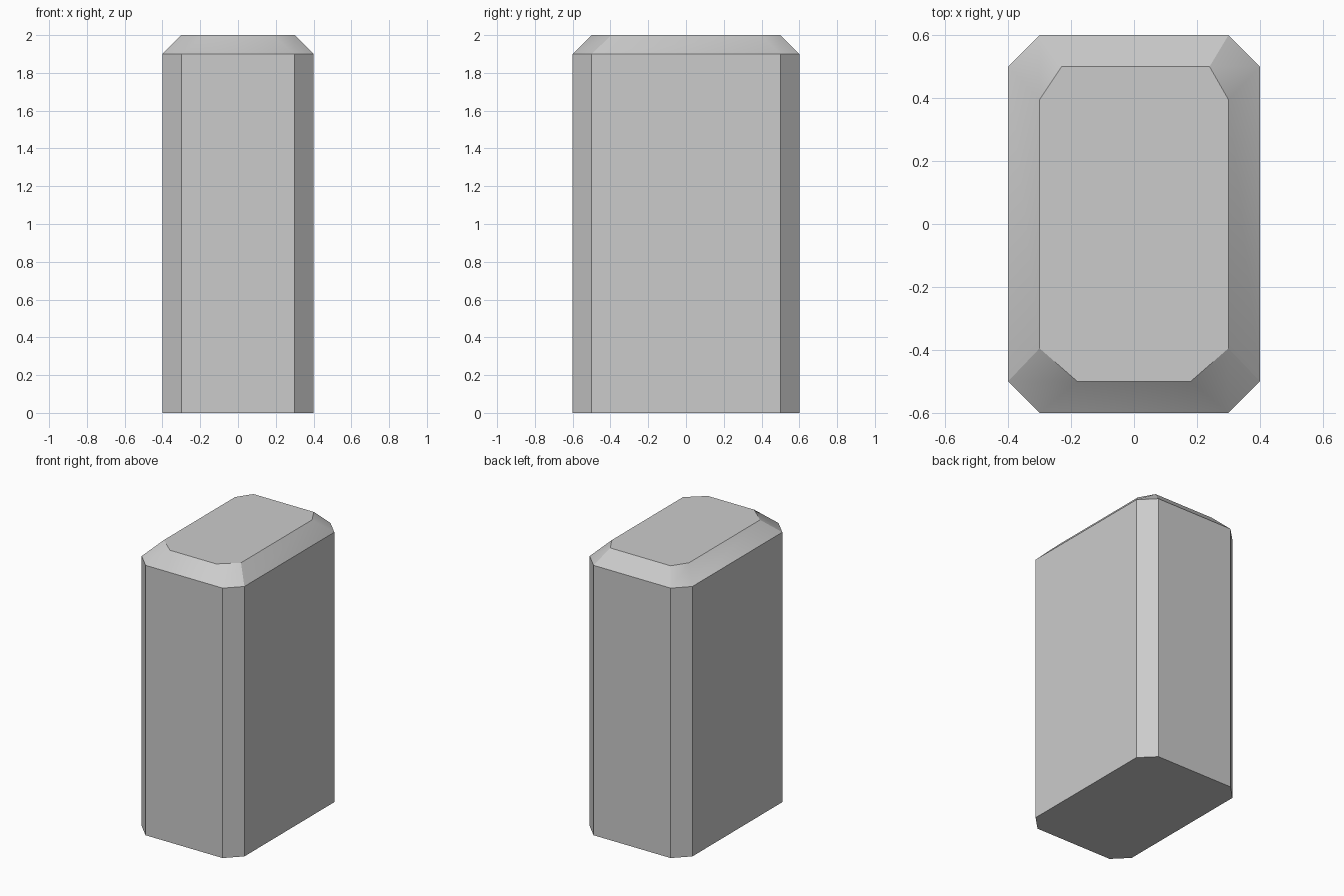
import bpy, bmesh, math

if "Cube" in bpy.data.objects:
    bpy.data.objects.remove(bpy.data.objects["Cube"])

# Footprint: rectangle with clipped corners
outer = [(0.3, -0.6), (0.4, -0.5), (0.4, 0.5), (0.3, 0.6),
         (-0.3, 0.6), (-0.4, 0.5), (-0.4, -0.5), (-0.3, -0.6)]
# Top face: slightly uneven corner cuts
inner = [(0.18, -0.5), (0.3, -0.395), (0.3, 0.395), (0.24, 0.5),
         (-0.23, 0.5), (-0.3, 0.395), (-0.3, -0.395), (-0.18, -0.5)]

# Stack of cross-sections: base, shoulder, top
bm = bmesh.new()
rings = [[bm.verts.new((x, y, z)) for x, y in pts]
         for pts, z in ((outer, 0), (outer, 1.9), (inner, 2))]

# Walls and sloped rim
for low, high in zip(rings, rings[1:]):
    for i in range(8):
        j = (i + 1) % 8
        bm.faces.new((low[i], low[j], high[j], high[i]))

# End caps
bm.faces.new(reversed(rings[0]))
bm.faces.new(rings[-1])
bmesh.ops.recalc_face_normals(bm, faces=bm.faces)

mesh = bpy.data.meshes.new("chamfered_block")
bm.to_mesh(mesh)
bm.free()
block = bpy.data.objects.new("chamfered_block", mesh)
bpy.context.collection.objects.link(block)

# Softly blended rim corners, crisp edges elsewhere
bpy.context.view_layer.objects.active = block
block.select_set(True)
bpy.ops.object.shade_smooth_by_angle(angle=math.radians(30))
